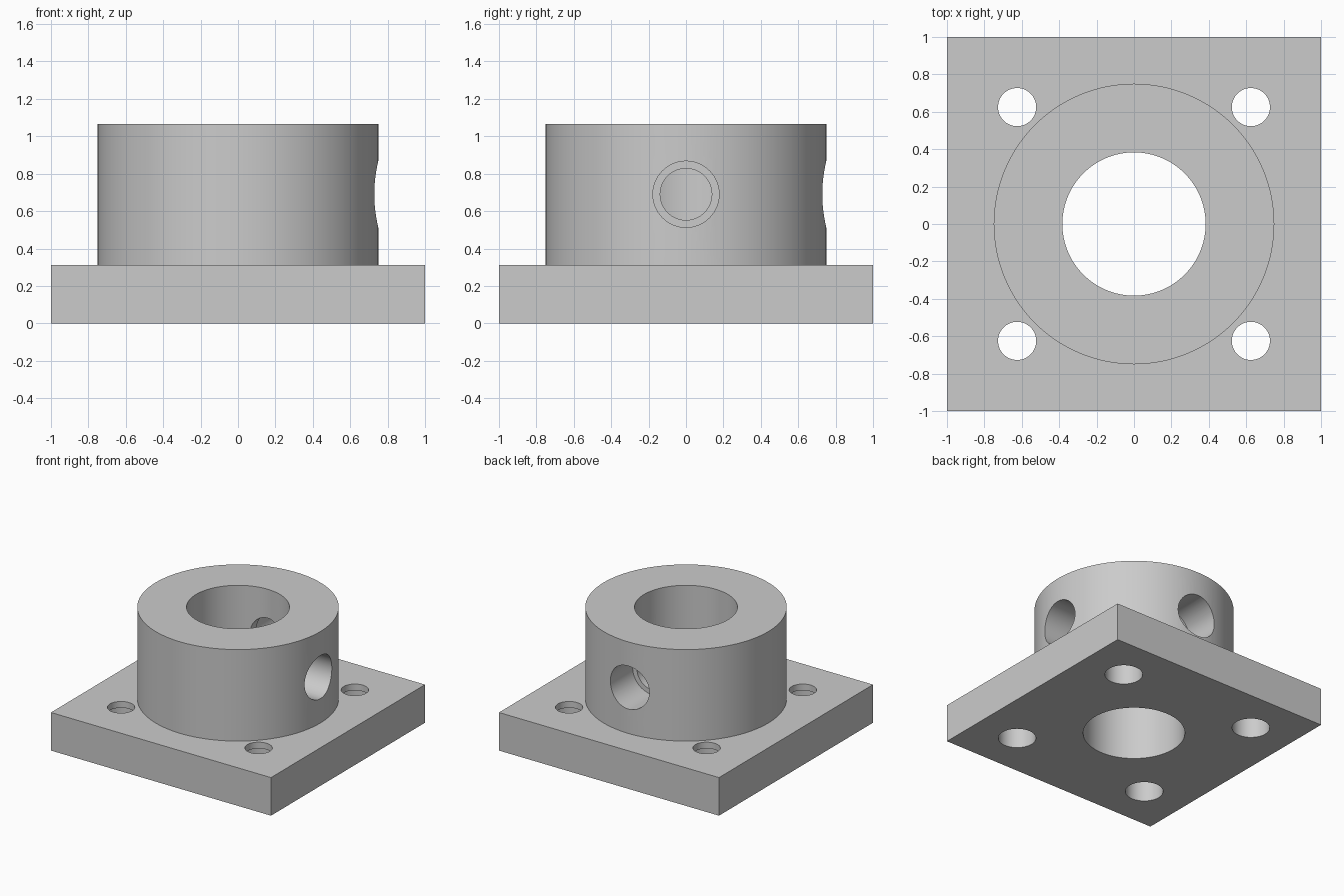
import bpy
import math
from mathutils import Vector

default = bpy.data.objects.get("Cube")
if default:
    bpy.data.objects.remove(default, do_unlink=True)

PLATE_H = 0.313
TOP = 1.065
HOLE_Z = 0.69

# Single bare-metal grey
grey = bpy.data.materials.new("machined_grey")
grey.use_nodes = True
colour = (0.6, 0.6, 0.6, 1)
grey.diffuse_color = colour
grey.node_tree.nodes["Principled BSDF"].inputs["Base Color"].default_value = colour


def cylinder(name, radius, start, end, sides):
    """Cylinder running between two points."""
    start, end = Vector(start), Vector(end)
    axis = end - start
    bpy.ops.mesh.primitive_cylinder_add(
        vertices=sides, radius=radius, depth=axis.length,
        location=(start + end) / 2,
        rotation=axis.to_track_quat('Z', 'Y').to_euler())
    obj = bpy.context.object
    obj.name = name
    obj.data.materials.append(grey)
    return obj


def combine(body, tool, operation):
    """Apply a boolean and discard the tool."""
    mod = body.modifiers.new(operation.lower(), 'BOOLEAN')
    mod.operation = operation
    mod.solver = 'EXACT'
    mod.object = tool
    bpy.context.view_layer.objects.active = body
    bpy.ops.object.modifier_apply(modifier=mod.name)
    bpy.data.objects.remove(tool, do_unlink=True)


def drill(body, radius, start, end, sides=64):
    cutter = cylinder("drill_cutter", radius, start, end, sides)
    cutter.hide_render = True
    combine(body, cutter, 'DIFFERENCE')


# Square base plate
bpy.ops.mesh.primitive_cube_add(size=1, location=(0, 0, PLATE_H / 2))
flange = bpy.context.object
flange.name = "flanged_collar"
flange.scale = (2, 2, PLATE_H)
bpy.ops.object.transform_apply(location=True, rotation=True, scale=True)
flange.data.materials.append(grey)

# Round collar, then the through bore
collar = cylinder("collar", 0.75, (0, 0, 0.1), (0, 0, TOP), 128)
combine(flange, collar, 'UNION')
drill(flange, 0.383, (0, 0, -0.2), (0, 0, TOP + 0.2), 128)

# Corner bolt holes, counterbored from underneath
for sx in (-1, 1):
    for sy in (-1, 1):
        x, y = 0.625 * sx, 0.625 * sy
        drill(flange, 0.102, (x, y, 0.1), (x, y, PLATE_H + 0.2))
        drill(flange, 0.142, (x, y, -0.2), (x, y, PLATE_H - 0.052))

# Stepped set-screw holes on the left side and the back
for direction in (Vector((1, 0, 0)), Vector((0, 1, 0))):
    centre = Vector((0, 0, HOLE_Z))
    drill(flange, 0.138, centre + direction * 0.1, centre + direction * 0.6)
    drill(flange, 0.177, centre + direction * 0.44, centre + direction * 1.0)

# Smooth round walls with crisp edges
bpy.ops.object.select_all(action='DESELECT')
flange.select_set(True)
bpy.context.view_layer.objects.active = flange
bpy.ops.object.shade_smooth_by_angle(angle=math.radians(30))
